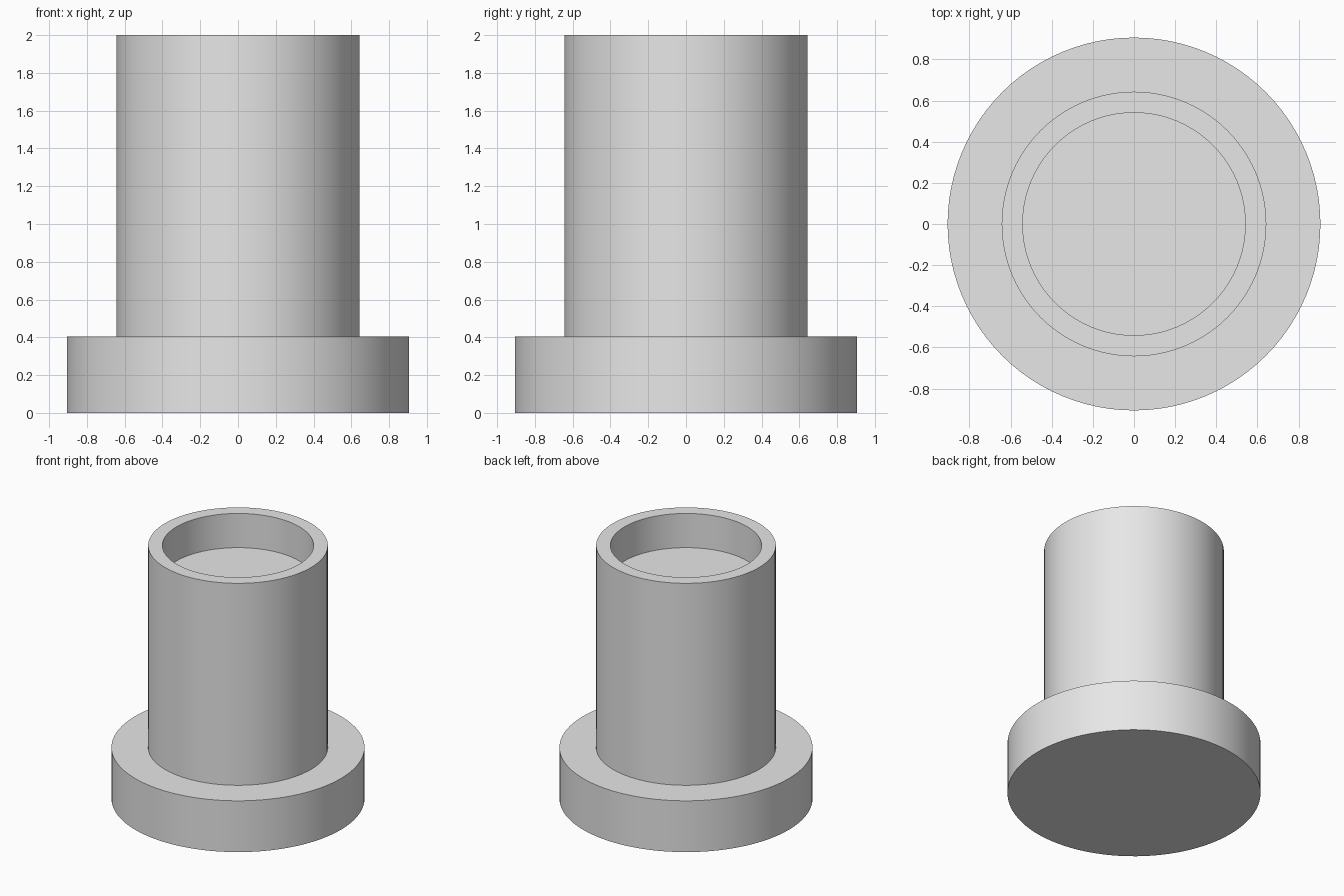
import bpy
import math

cube = bpy.data.objects.get("Cube")
if cube:
    bpy.data.objects.remove(cube, do_unlink=True)

# Single plain grey material
grey = bpy.data.materials.new("light_grey")
grey.use_nodes = True
colour = (0.8, 0.8, 0.8, 1)
grey.diffuse_color = colour
grey.node_tree.nodes["Principled BSDF"].inputs["Base Color"].default_value = colour

SEGMENTS = 96
BASE_RADIUS, BASE_TOP = 0.906, 0.405
TUBE_RADIUS, TUBE_TOP = 0.643, 2.0
BORE_RADIUS, BORE_FLOOR = 0.541, 1.73


def revolve(name, profile):
    """Spin a (radius, z) profile around z, capping both open ends."""
    verts, faces = [], []
    for radius, z in profile:
        for i in range(SEGMENTS):
            a = math.tau * i / SEGMENTS
            verts.append((radius * math.cos(a), radius * math.sin(a), z))
    for ring in range(len(profile) - 1):
        low, high = ring * SEGMENTS, (ring + 1) * SEGMENTS
        for i in range(SEGMENTS):
            j = (i + 1) % SEGMENTS
            faces.append((low + i, low + j, high + j, high + i))
    faces.append(tuple(reversed(range(SEGMENTS))))
    faces.append(tuple(range(len(verts) - SEGMENTS, len(verts))))
    mesh = bpy.data.meshes.new(name)
    mesh.from_pydata(verts, [], faces)
    mesh.materials.append(grey)
    obj = bpy.data.objects.new(name, mesh)
    bpy.context.collection.objects.link(obj)
    bpy.ops.object.select_all(action="DESELECT")
    obj.select_set(True)
    bpy.context.view_layer.objects.active = obj
    bpy.ops.object.shade_smooth_by_angle(angle=math.radians(30))
    return obj


# Wide foot, upright body and shallow recess in the top, as one solid
revolve("flanged_plug", [
    (BASE_RADIUS, 0),
    (BASE_RADIUS, BASE_TOP),
    (TUBE_RADIUS, BASE_TOP),
    (TUBE_RADIUS, TUBE_TOP),
    (BORE_RADIUS, TUBE_TOP),
    (BORE_RADIUS, BORE_FLOOR),
])
